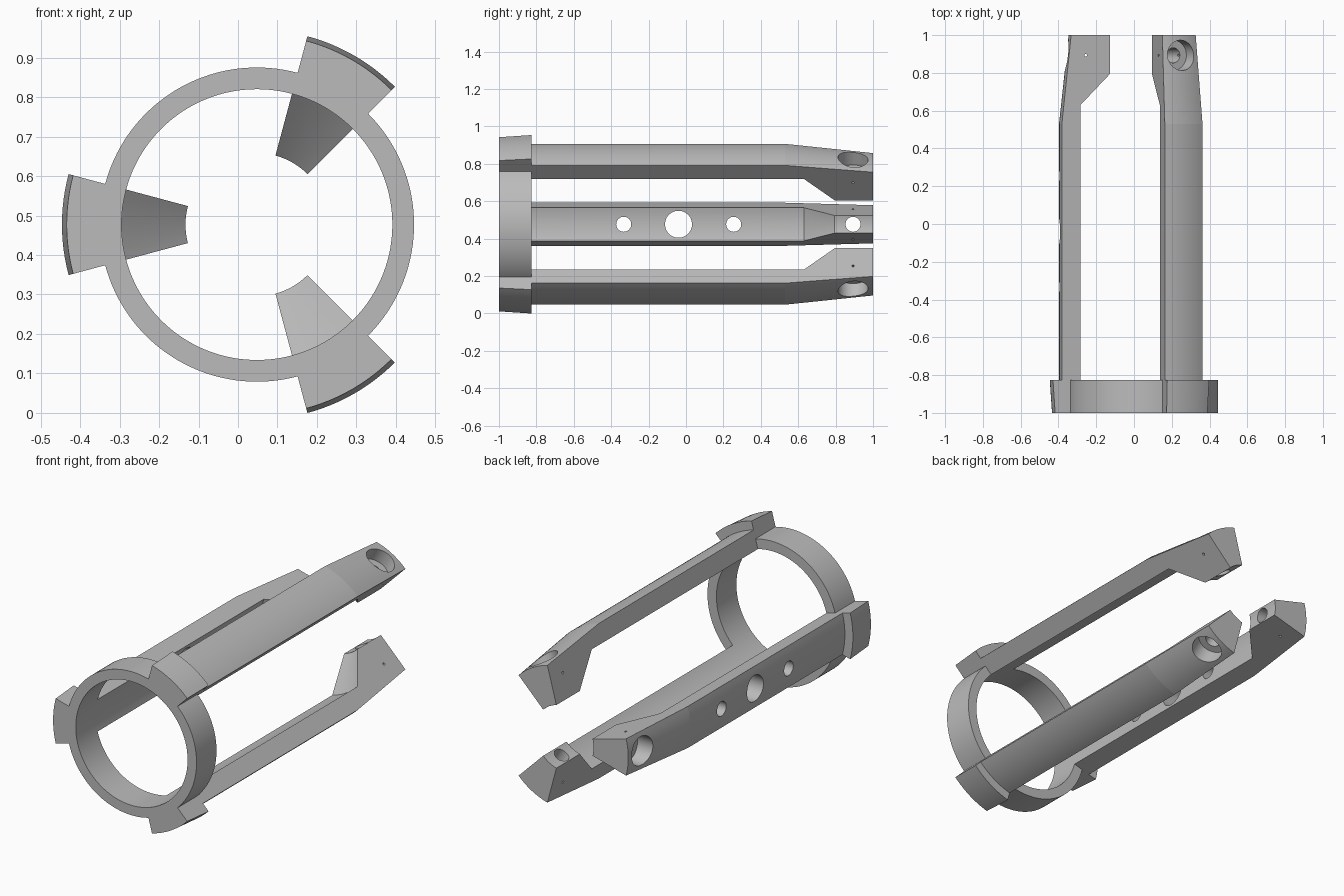
import bpy
import bmesh
from math import cos, sin, radians
from mathutils import Matrix, Vector

if "Cube" in bpy.data.objects:
    bpy.data.objects.remove(bpy.data.objects["Cube"])

CX, CZ = 0.048, 0.477          # axis of the ring
FINGERS = (60, 180, 300)       # finger directions in degrees
HALF = 15                      # half the angular width of a finger
STEP = 2.5
R_IN, R_RING = 0.343, 0.398
FRONT, BACK = -1.0, -0.825

metal = bpy.data.materials.new("grey metal")
metal.use_nodes = True
GREY = (0.5, 0.5, 0.5, 1)
metal.diffuse_color = GREY
metal.node_tree.nodes["Principled BSDF"].inputs["Base Color"].default_value = GREY


def point(r, y, deg):
    a = radians(deg)
    return Vector((CX + r * cos(a), y, CZ + r * sin(a)))


def make_object(name, bm):
    bmesh.ops.remove_doubles(bm, verts=bm.verts, dist=1e-5)
    bmesh.ops.recalc_face_normals(bm, faces=bm.faces)
    mesh = bpy.data.meshes.new(name)
    bm.to_mesh(mesh)
    bm.free()
    mesh.materials.append(metal)
    obj = bpy.data.objects.new(name, mesh)
    bpy.context.collection.objects.link(obj)
    return obj


def sweep(bm, path, start, end):
    """Sweep a (radius, y) path around the ring axis."""
    n = round((end - start) / STEP)
    rows = [[bm.verts.new(point(r, y, start + i * STEP)) for r, y in path]
            for i in range(n + 1)]
    for a, b in zip(rows, rows[1:]):
        for k in range(len(path) - 1):
            bm.faces.new((a[k], a[k + 1], b[k + 1], b[k]))


# Side outline of a finger: lug, tapered arm and thick inner head
outline = [(R_RING, FRONT), (0.482, FRONT), (0.494, BACK), (0.445, BACK),
           (0.445, 0.53), (0.394, 1.0), (0.181, 1.0), (0.181, 0.795),
           (R_IN, 0.63), (R_IN, BACK)]
ring_path = [(R_RING, FRONT), (R_RING, BACK), (R_IN, BACK),
             (R_IN, FRONT), (R_RING, FRONT)]

# Ring with three fingers as one closed body
bm = bmesh.new()
for c in FINGERS:
    sweep(bm, outline + [(R_IN, FRONT), (R_RING, FRONT)], c - HALF, c + HALF)
    sweep(bm, ring_path, c + HALF, c + 120 - HALF)
    for side in (c - HALF, c + HALF):
        bm.faces.new([bm.verts.new(point(r, y, side))
                      for r, y in outline + [(R_RING, BACK)]])
body = make_object("ring_with_fingers", bm)


def add_cylinder(bm, centre, axis, radius, length, segments=96):
    rot = axis.to_track_quat('Z', 'Y').to_matrix().to_4x4()
    bmesh.ops.create_cone(bm, cap_ends=True, segments=segments, radius1=radius,
                          radius2=radius, depth=length,
                          matrix=Matrix.Translation(centre) @ rot)


def radial(bm, deg, y, radius, r0, r1):
    axis = point(1, 0, deg) - point(0, 0, deg)
    add_cylinder(bm, point((r0 + r1) / 2, y, deg), axis, radius, r1 - r0)


# Cutters: counterbores, through bores and fine cross pins
HEAD_Y = 0.893
counter, bores, pins = bmesh.new(), bmesh.new(), bmesh.new()
for c in FINGERS:
    radial(counter, c, HEAD_Y, 0.08, 0.32, 0.55)
    radial(bores, c, HEAD_Y, 0.04, 0.12, 0.36)
    tangent = point(1, 0, c + 90) - point(0, 0, c)
    add_cylinder(pins, point(0.304, HEAD_Y, c), tangent, 0.007, 0.3, 16)
for y, radius in ((-0.333, 0.04), (-0.04, 0.072), (0.255, 0.04)):
    radial(bores, 180, y, radius, 0.25, 0.55)

bpy.context.view_layer.objects.active = body
for name, cutter_bm in (("counterbore_cutter", counter),
                        ("bore_cutter", bores), ("pin_cutter", pins)):
    cutter = make_object(name, cutter_bm)
    cutter.hide_render = True
    mod = body.modifiers.new(name, 'BOOLEAN')
    mod.operation = 'DIFFERENCE'
    mod.solver = 'EXACT'
    mod.object = cutter
    bpy.ops.object.modifier_apply(modifier=mod.name)
    bpy.data.objects.remove(cutter)

# Smooth curved walls, crisp machined edges
bpy.ops.object.select_all(action='DESELECT')
body.select_set(True)
bpy.ops.object.shade_smooth_by_angle(angle=radians(5))
